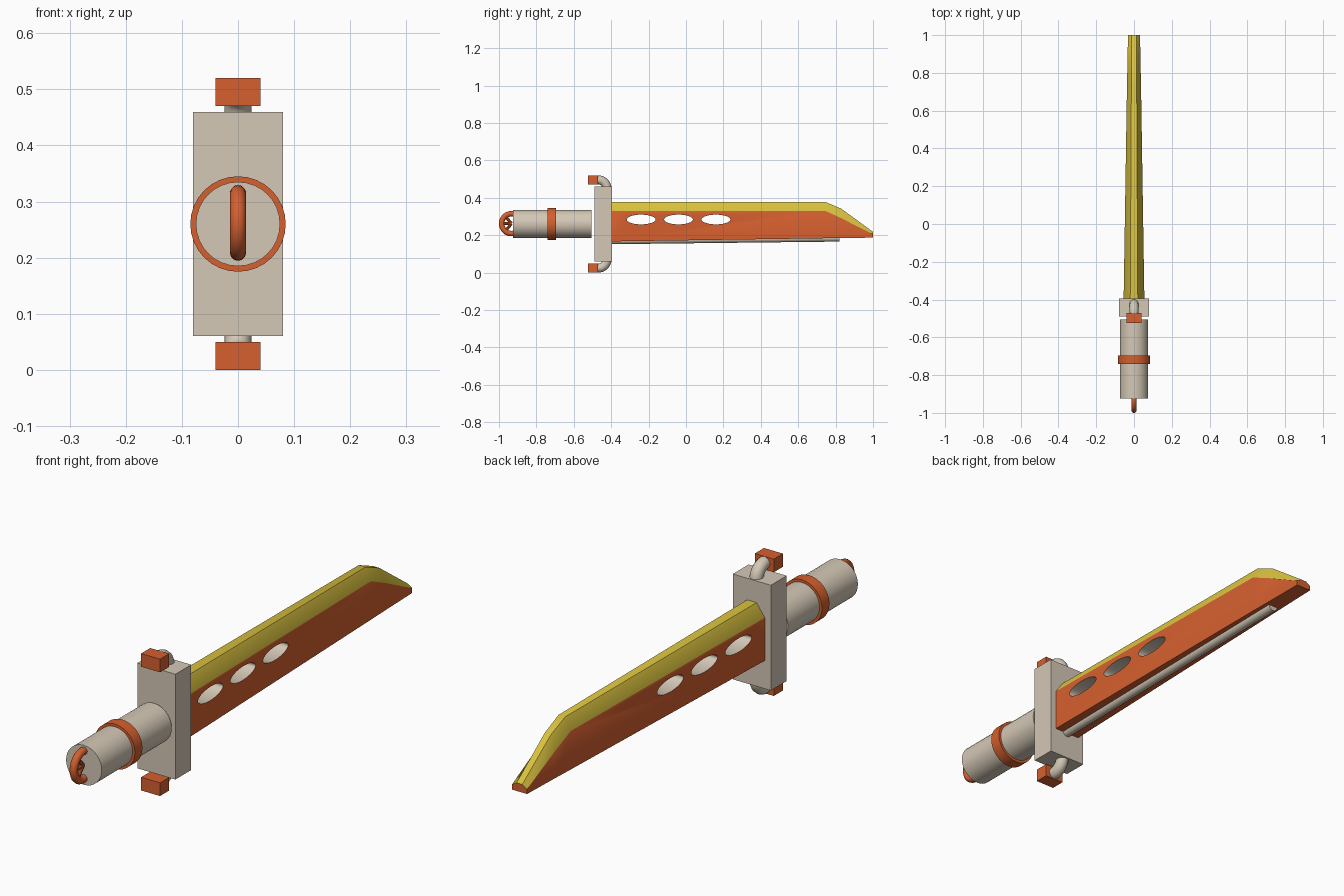
import bpy, bmesh, math
from mathutils import Vector

if "Cube" in bpy.data.objects:
    bpy.data.objects.remove(bpy.data.objects["Cube"])

def material(name, rgb):
    m = bpy.data.materials.new(name)
    m.diffuse_color = (*rgb, 1)
    m.use_nodes = True
    m.node_tree.nodes["Principled BSDF"].inputs["Base Color"].default_value = m.diffuse_color
    return m

ORANGE = material("orange", (0.66, 0.115, 0.028))
YELLOW = material("yellow", (0.70, 0.54, 0.05))
GREY = material("warm_grey", (0.66, 0.58, 0.47))
MID = 0.26  # height of the sword's axis

def finish(ob, name, mat, smooth=True):
    ob.name = name
    if mat:
        ob.data.materials.append(mat)
    if smooth:
        bpy.ops.object.select_all(action='DESELECT')
        ob.select_set(True)
        bpy.context.view_layer.objects.active = ob
        bpy.ops.object.shade_smooth_by_angle(angle=math.radians(35))
    return ob

def rod(name, a, b, r, mat, sides=32):
    a, b = Vector(a), Vector(b)
    bpy.ops.mesh.primitive_cylinder_add(vertices=sides, radius=r, depth=(b - a).length,
        location=(a + b) / 2, rotation=(b - a).to_track_quat('Z', 'Y').to_euler())
    return finish(bpy.context.object, name, mat)

def box(name, lo, hi, mat):
    lo, hi = Vector(lo), Vector(hi)
    bpy.ops.mesh.primitive_cube_add(size=1, location=(lo + hi) / 2)
    ob = bpy.context.object
    ob.scale = hi - lo
    return finish(ob, name, mat, False)

# Blade: tapered six-sided section lofted along y
# station: y, half width, top half width, bottom z, shoulder z, top z
stations = [(-0.40, 0.055, 0.020, 0.167, 0.33, 0.378),
            (0.745, 0.037, 0.014, 0.184, 0.33, 0.378),
            (0.83, 0.035, 0.013, 0.185, 0.291, 0.342),
            (1.00, 0.032, 0.012, 0.187, 0.205, 0.218)]
bm = bmesh.new()
loops = []
for y, w, t, zb, zs, zt in stations:
    half = [(w, zb), (w, zs), (t, zt)]
    section = half + [(-x, z) for x, z in reversed(half)]
    loops.append([bm.verts.new((x, y, z)) for x, z in section])
for a, b in zip(loops, loops[1:]):
    for i in range(6):
        j = (i + 1) % 6
        bm.faces.new((a[i], a[j], b[j], b[i]))
bm.faces.new(loops[0])
bm.faces.new(loops[-1])
bmesh.ops.recalc_face_normals(bm, faces=bm.faces)
for f in bm.faces:  # upward facing edge is yellow
    f.material_index = 1 if f.normal.z > 0.1 else 0
me = bpy.data.meshes.new("blade")
bm.to_mesh(me)
bm.free()
blade = bpy.data.objects.new("blade", me)
bpy.context.collection.objects.link(blade)
for m in (ORANGE, YELLOW, GREY):
    me.materials.append(m)

# Oval holes with grey walls
for y in (-0.24, -0.04, 0.16):
    bpy.ops.mesh.primitive_cylinder_add(vertices=32, radius=1, depth=0.3,
                                        location=(0, y, 0.284), rotation=(0, math.pi / 2, 0))
    cutter = bpy.context.object
    cutter.scale = (0.026, 0.077, 1)
    cutter.hide_render = True
    for m in (ORANGE, YELLOW, GREY):
        cutter.data.materials.append(m)
    for p in cutter.data.polygons:
        p.material_index = 2
    mod = blade.modifiers.new("hole", 'BOOLEAN')
    mod.operation = 'DIFFERENCE'
    mod.solver = 'EXACT'
    mod.object = cutter
    bpy.context.view_layer.update()
    bpy.context.view_layer.objects.active = blade
    bpy.ops.object.modifier_apply(modifier=mod.name)
    bpy.data.objects.remove(cutter)
finish(blade, "blade", None)

# Rod under the blade
rod("blade_rod", (0, -0.40, 0.172), (0, 0.82, 0.186), 0.02, GREY, 16)

# Guard with a bent pipe and end block above and below
box("guard", (-0.08, -0.49, 0.06), (0.08, -0.395, 0.46), GREY)
for side, s in (("upper", 1), ("lower", -1)):
    arc = [(-0.47 + 0.048 * math.cos(a), 0.188 + 0.048 * math.sin(a))
           for a in (math.pi / 16 * i for i in range(9))]
    path = [(-0.422, 0.17)] + arc + [(-0.50, 0.236)]
    cu = bpy.data.curves.new("pipe", 'CURVE')
    cu.dimensions = '3D'
    cu.bevel_depth = 0.024
    cu.bevel_resolution = 4
    sp = cu.splines.new('POLY')
    sp.points.add(len(path) - 1)
    for p, (y, z) in zip(sp.points, path):
        p.co = (0, y, MID + s * z, 1)
    ob = bpy.data.objects.new("pipe", cu)
    bpy.context.collection.objects.link(ob)
    bpy.ops.object.select_all(action='DESELECT')
    ob.select_set(True)
    bpy.context.view_layer.objects.active = ob
    bpy.ops.object.convert(target='MESH')
    finish(bpy.context.object, side + "_guard_pipe", GREY)
    z0, z1 = sorted((MID + s * 0.21, MID + s * 0.26))
    box(side + "_guard_block", (-0.04, -0.525, z0), (0.04, -0.47, z1), ORANGE)

# Handle and its band
rod("handle", (0, -0.925, MID), (0, -0.505, MID), 0.075, GREY)
rod("handle_band", (0, -0.74, MID), (0, -0.695, MID), 0.085, ORANGE)

# Pommel ring with spokes
c = Vector((0, -0.933, MID + 0.002))
bpy.ops.mesh.primitive_torus_add(location=c, rotation=(0, math.pi / 2, 0), major_segments=32,
                                 minor_segments=12, major_radius=0.053, minor_radius=0.0145)
finish(bpy.context.object, "pommel_ring", ORANGE)
for i, deg in enumerate((130, 180, 230)):
    a = math.radians(deg)
    rod(f"pommel_spoke_{i + 1}", c, c + 0.053 * Vector((0, math.cos(a), math.sin(a))), 0.008, ORANGE, 10)
